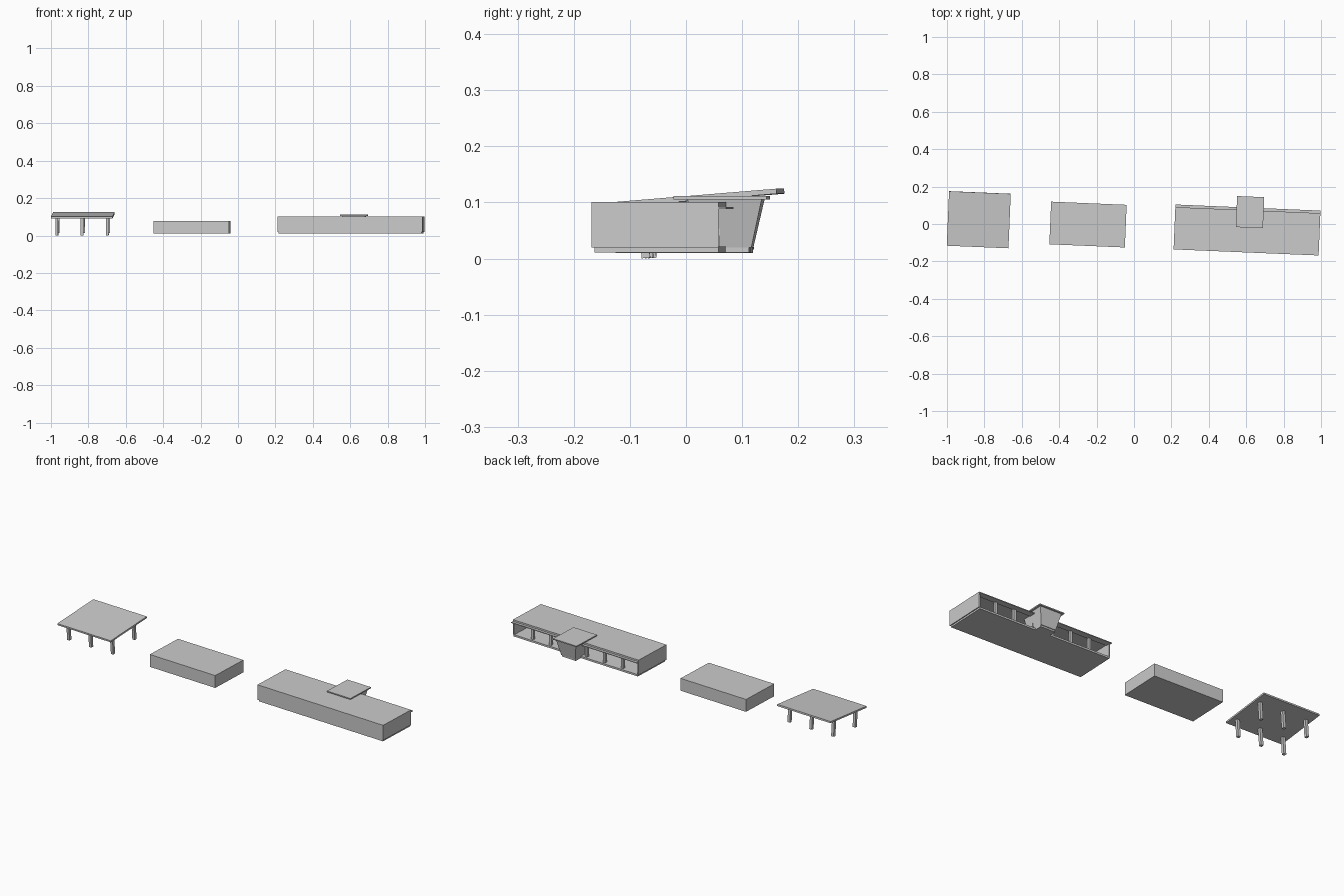
import bpy, bmesh
from math import radians
from mathutils import Matrix, Vector

if "Cube" in bpy.data.objects:
    bpy.data.objects.remove(bpy.data.objects["Cube"])

YAW = Matrix.Rotation(radians(-2.4), 4, 'Z')  # whole site is turned slightly


def block(name, frame, x, y, z, bottom=None):
    """Box from (min, max) ranges; 'bottom' gives other x/y ranges for a tapered base."""
    bx, by = bottom or (x, y)
    bm = bmesh.new()
    bmesh.ops.create_cube(bm, size=2)
    for v in bm.verts:
        rx, ry = (x, y) if v.co.z > 0 else (bx, by)
        v.co = Vector((rx[v.co.x > 0], ry[v.co.y > 0], z[v.co.z > 0]))
    mesh = bpy.data.meshes.new(name)
    bm.to_mesh(mesh)
    bm.free()
    ob = bpy.data.objects.new(name, mesh)
    ob.matrix_world = frame
    bpy.context.collection.objects.link(ob)
    return ob


def around(c, h):
    return (c - h, c + h)


# Tilted canopy on six posts
canopy = Matrix.Translation((-0.83, 0.0225, 0.1125)) @ YAW @ Matrix.Rotation(radians(4.7), 4, 'X')
block("canopy_roof", canopy, around(0, 0.165), around(0, 0.146), (-0.009, 0))
for i, px in enumerate((-0.135, 0, 0.135)):
    for row, py in (("front", -0.097), ("back", 0.077)):
        block(f"canopy_post_{row}_{i}", canopy, around(px, 0.0075), around(py, 0.0075), (-0.104, -0.009))

# Plain low building
middle = Matrix.Translation((-0.246, -0.003, 0)) @ YAW
block("low_building", middle, around(0, 0.202), around(0, 0.114), (0.01, 0.077))

# Long building: shell open at the back
main = Matrix.Translation((0.604, -0.039, 0)) @ YAW
W, D, T = 0.388, 0.113, 0.008
block("floor_slab", main, around(0, W - 0.005), (-D + 0.005, D), (0.011, 0.021))
block("roof_slab", main, (-W, W), (-D, D), (0.092, 0.101))
block("front_wall", main, (-W, W), (-D, -D + T), (0.02, 0.092))
for side, s in (("left", -1), ("right", 1)):
    block(f"{side}_end_wall", main, around(s * (W - T / 2), T / 2), (-D + T, D), (0.02, 0.092))

# Thin shade strip along the back, and columns between the bays
block("shade_strip", main, (-W, W), (D - 0.02, D + 0.014), (0.088, 0.092))
for i in range(1, 7):
    block(f"column_{i}", main, around(-W + i * 2 * W / 7, 0.007), around(D - 0.018, 0.007), (0.02, 0.09))

# Entrance: tapered block, step and flat roof
E = 0.012
block("entrance_body", main, around(E, 0.062), (0.045, 0.177), (0.02, 0.105),
      (around(E, 0.043), (0.06, 0.158)))
block("entrance_step", main, around(E, 0.043), (D - 0.01, 0.154), (0.011, 0.021))
block("entrance_roof", main, around(E, 0.0725), (0.02, 0.186), (0.105, 0.111))
